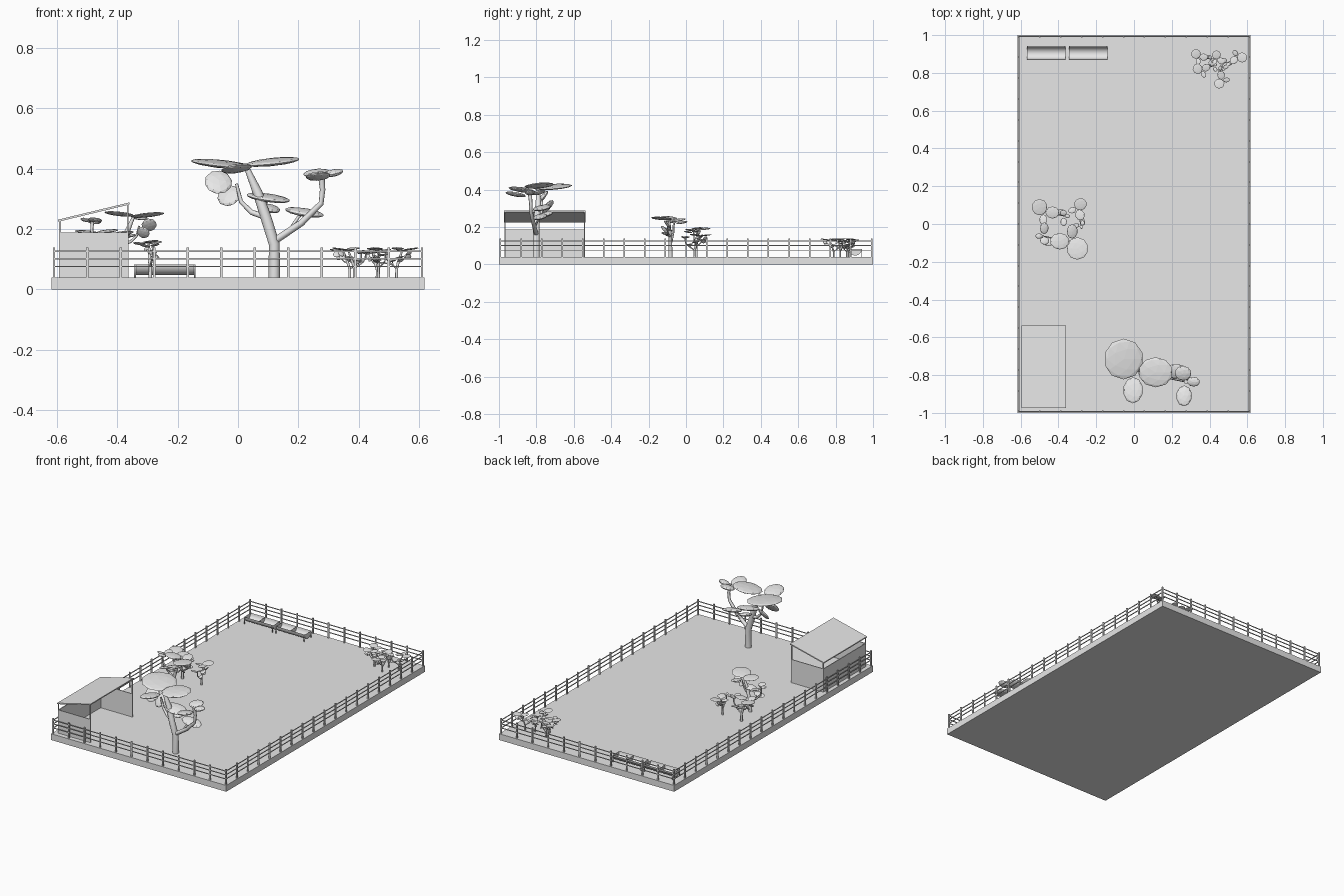
import bpy, bmesh, math
from mathutils import Vector, Matrix, Euler

cube = bpy.data.objects.get("Cube")
if cube:
    bpy.data.objects.remove(cube, do_unlink=True)

grey = bpy.data.materials.new("plain_grey")
grey.use_nodes = True
colour = (0.8, 0.8, 0.8, 1)
grey.diffuse_color = colour
grey.node_tree.nodes["Principled BSDF"].inputs["Base Color"].default_value = colour

GROUND = 0.04


def make_mesh(name, bm):
    bmesh.ops.recalc_face_normals(bm, faces=bm.faces)
    me = bpy.data.meshes.new(name)
    bm.to_mesh(me)
    bm.free()
    me.materials.append(grey)
    return me


def place(name, me, loc=(0, 0, 0), turn=0, scale=1):
    ob = bpy.data.objects.new(name, me)
    ob.location = loc
    ob.rotation_euler.z = turn
    ob.scale = (scale,) * 3
    bpy.context.collection.objects.link(ob)
    return ob


def add_box(bm, lo, hi):
    lo, hi = Vector(lo), Vector(hi)
    m = Matrix.Translation((lo + hi) / 2) @ Matrix.Diagonal((*(hi - lo), 1))
    bmesh.ops.create_cube(bm, size=1, matrix=m)


def add_tube(bm, points, radii, sides=8):
    """Tapered tube through a list of points."""
    pts = [Vector(p) for p in points]
    rings = []
    for i, p in enumerate(pts):
        d = pts[min(i + 1, len(pts) - 1)] - pts[max(i - 1, 0)]
        side = d.cross(Vector((0, 1, 0))).normalized()
        up = d.cross(side).normalized()
        angles = [2 * math.pi * k / sides for k in range(sides)]
        rings.append([bm.verts.new(p + radii[i] * (side * math.cos(a) + up * math.sin(a)))
                      for a in angles])
    for a, b in zip(rings, rings[1:]):
        for k in range(sides):
            n = (k + 1) % sides
            bm.faces.new((a[k], a[n], b[n], b[k]))
    bm.faces.new(rings[0])
    bm.faces.new(rings[-1])


# Ground slab
HX, HY = 0.617, 1.0
bm = bmesh.new()
add_box(bm, (-HX, -HY, 0), (HX, HY, GROUND))
place("ground_slab", make_mesh("ground_slab", bm))

# Fence: evenly spaced posts and three rails all round
FX, FY, STEP = 0.609, 0.992, 0.11
bm = bmesh.new()
nx, ny = round(2 * FX / STEP), round(2 * FY / STEP)
spots = {(-FX + 2 * FX * i / nx, s * FY) for i in range(nx + 1) for s in (-1, 1)}
spots |= {(s * FX, -FY + 2 * FY * i / ny) for i in range(1, ny) for s in (-1, 1)}
for x, y in sorted(spots):
    add_box(bm, (x - 0.004, y - 0.004, GROUND), (x + 0.004, y + 0.004, 0.138))
place("fence_posts", make_mesh("fence_posts", bm))

bm = bmesh.new()
R = 0.0022
for z in (0.076, 0.102, 0.126):
    for s in (-1, 1):
        add_box(bm, (-FX, s * FY - R, z - R), (FX, s * FY + R, z + R))
        add_box(bm, (s * FX - R, -FY, z - R), (s * FX + R, FY, z + R))
place("fence_rails", make_mesh("fence_rails", bm))

# Shelter: three walls, open towards +x, under a sloping roof
X0, X1, Y0, Y1, TOP = -0.592, -0.362, -0.97, -0.54, 0.188
T = 0.005
bm = bmesh.new()
add_box(bm, (X0, Y0, GROUND), (X0 + T, Y1, TOP))
add_box(bm, (X0, Y0, GROUND), (X1, Y0 + T, TOP))
add_box(bm, (X0, Y1 - T, GROUND), (X1, Y1, TOP))
place("shelter_walls", make_mesh("shelter_walls", bm))

bm = bmesh.new()
for x, z in ((X0, 0.23), (X1 - 0.006, 0.284)):
    for y in (Y0, Y1 - 0.006):
        add_box(bm, (x, y, GROUND), (x + 0.006, y + 0.006, z))
place("shelter_posts", make_mesh("shelter_posts", bm))

bm = bmesh.new()
add_box(bm, (X0 - 0.003, Y0 - 0.003, 0.224), (X1 + 0.003, Y1 + 0.003, 0.231))
for v in bm.verts:
    if v.co.x > X1:
        v.co.z += 0.057
place("shelter_roof", make_mesh("shelter_roof", bm))

# Feeding troughs: half pipes with end plates and a middle divider
RAD, LENGTH, ARC = 0.035, 0.204, 12
bm = bmesh.new()


def arc_points(x, r):
    return [bm.verts.new((x, -r * math.cos(math.pi * k / ARC), -r * math.sin(math.pi * k / ARC)))
            for k in range(ARC + 1)]


for r in (RAD, RAD - 0.003):
    a, b = arc_points(-LENGTH / 2, r), arc_points(LENGTH / 2, r)
    for k in range(ARC):
        bm.faces.new((a[k], a[k + 1], b[k + 1], b[k]))
for x in (-LENGTH / 2, 0, LENGTH / 2):
    bm.faces.new(arc_points(x, RAD))
for x in (-LENGTH / 2 + 0.003, LENGTH / 2 - 0.003):
    for y in (-RAD, RAD):
        add_box(bm, (x - 0.003, y - 0.002, -0.043), (x + 0.003, y + 0.002, 0))
trough = make_mesh("trough", bm)
for side, x in (("right", -0.465), ("left", -0.242)):
    place(f"trough_{side}", trough, (x, 0.905, 0.083))

# Tree: trunk and branches, origin at the foot
bm = bmesh.new()
add_tube(bm, [(0, 0, 0), (0, 0, 0.11), (-0.025, 0, 0.19), (-0.055, 0.01, 0.28), (-0.09, 0.01, 0.36)],
         [0.019, 0.018, 0.018, 0.016, 0.009], 10)
add_tube(bm, [(0, 0, 0.12), (0.09, -0.015, 0.18), (0.155, -0.03, 0.245), (0.16, -0.03, 0.29), (0.155, -0.035, 0.345)],
         [0.012, 0.011, 0.009, 0.009, 0.011])
add_tube(bm, [(-0.03, 0, 0.2), (-0.075, 0.02, 0.215), (-0.11, 0.03, 0.25), (-0.125, 0.03, 0.31)],
         [0.01, 0.009, 0.007, 0.005])
add_tube(bm, [(0.05, -0.01, 0.155), (0.08, 0.01, 0.2), (0.1, 0.02, 0.215)], [0.006, 0.005, 0.004])
add_tube(bm, [(-0.045, 0, 0.24), (-0.01, 0.03, 0.26)], [0.006, 0.004])
wood = make_mesh("tree_wood", bm)

# Tree: flat oval leaf pads given as centre, half width, half depth and tilt
pads = [
    ((-0.175, 0.085, 0.375), 0.105, 0.108, (4, 6)),
    ((-0.005, 0.015, 0.382), 0.092, 0.08, (5, -6)),
    ((-0.125, -0.08, 0.36), 0.053, 0.07, (-8, -8)),
    ((0.145, -0.11, 0.335), 0.042, 0.056, (-10, -5)),
    ((0.14, 0.01, 0.345), 0.045, 0.04, (12, -6)),
    ((0.195, -0.035, 0.345), 0.035, 0.026, (8, -12)),
    ((-0.185, 0.03, 0.315), 0.046, 0.05, (50, 8)),
    ((-0.15, 0.06, 0.27), 0.04, 0.045, (45, -28)),
    ((0.1, 0.02, 0.215), 0.067, 0.04, (12, 9)),
    ((-0.02, 0.03, 0.263), 0.075, 0.05, (10, 8)),
    ((-0.015, 0.05, 0.228), 0.036, 0.04, (14, 12)),
]
bm = bmesh.new()
for centre, rx, ry, tilt in pads:
    turn = Euler((math.radians(tilt[0]), math.radians(tilt[1]), 0)).to_matrix().to_4x4()
    m = Matrix.Translation(centre) @ turn @ Matrix.Diagonal((rx, ry, 0.012, 1))
    bmesh.ops.create_icosphere(bm, subdivisions=2, radius=1, matrix=m)
leaves = make_mesh("tree_leaves", bm)

# Plants: foot position, size and turn in degrees
plants = {
    "large_tree": (0.12, -0.8, 1, 0),
    "middle_tree": (-0.396, -0.083, 0.55, 180),
    "small_tree": (-0.43, 0.055, 0.4, 0),
    "low_tree": (-0.29, 0.045, 0.31, -70),
    "shrub_a": (0.37, 0.88, 0.24, 0),
    "shrub_b": (0.385, 0.825, 0.25, 30),
    "shrub_c": (0.465, 0.79, 0.25, 100),
    "shrub_d": (0.525, 0.87, 0.25, -140),
    "shrub_e": (0.46, 0.86, 0.22, -30),
}
for name, (x, y, size, turn) in plants.items():
    for part, me in (("wood", wood), ("leaves", leaves)):
        place(f"{name}_{part}", me, (x, y, GROUND), math.radians(turn), size)

# Smooth the round wood and the troughs
for me in (wood, trough):
    for p in me.polygons:
        p.use_smooth = len(p.vertices) == 4 and (me is wood or abs(p.normal.x) < 0.1)
